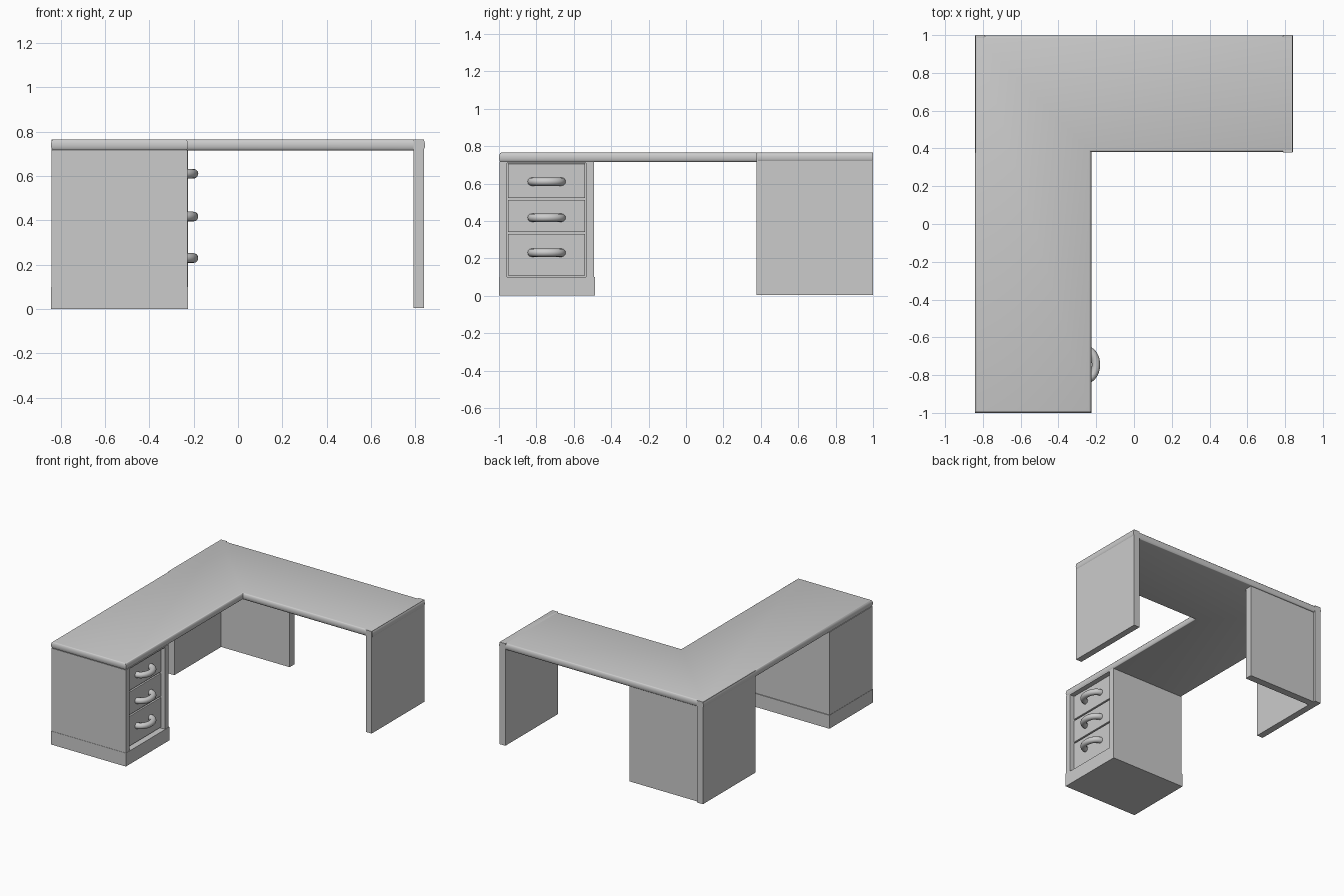
import bpy, bmesh, math

if "Cube" in bpy.data.objects:
    bpy.data.objects.remove(bpy.data.objects["Cube"])


def box(name, x0, x1, y0, y1, z0, z1, bevel=0.0):
    """Axis-aligned box from its limits, with an optional edge bevel."""
    bm = bmesh.new()
    bmesh.ops.create_cube(bm, size=1.0)
    for v in bm.verts:
        v.co.x = x0 if v.co.x < 0 else x1
        v.co.y = y0 if v.co.y < 0 else y1
        v.co.z = z0 if v.co.z < 0 else z1
    me = bpy.data.meshes.new(name)
    bm.to_mesh(me)
    bm.free()
    ob = bpy.data.objects.new(name, me)
    bpy.context.collection.objects.link(ob)
    if bevel:
        mod = ob.modifiers.new("Bevel", 'BEVEL')
        mod.width = bevel
        mod.segments = 2
    return ob


# L-shaped desktop with a rounded edge: outline points and their inward signs
XL, XI, XR = -0.843, -0.225, 0.843
YF, YI, YB = -1.0, 0.38, 0.998
outline = [(XL, YF, 1, 1), (XI, YF, -1, 1), (XI, YI, -1, 1),
           (XR, YI, -1, 1), (XR, YB, -1, -1), (XL, YB, 1, -1)]
bm = bmesh.new()
rings = []
STEPS = 10
for i in range(STEPS + 1):
    a = -math.pi / 2 + math.pi * i / STEPS
    inset = 0.012 * (1 - math.cos(a))
    z = 0.740 + 0.025 * math.sin(a)
    rings.append([bm.verts.new((x + sx * inset, y + sy * inset, z))
                  for x, y, sx, sy in outline])
for lo, hi in zip(rings, rings[1:]):
    for i in range(6):
        j = (i + 1) % 6
        bm.faces.new((lo[i], lo[j], hi[j], hi[i]))
bm.faces.new(rings[-1])
bm.faces.new(rings[0][::-1])
me = bpy.data.meshes.new("desktop")
bm.to_mesh(me)
bm.free()
desktop = bpy.data.objects.new("desktop", me)
bpy.context.collection.objects.link(desktop)
bpy.context.view_layer.objects.active = desktop
desktop.select_set(True)
bpy.ops.object.shade_smooth_by_angle(angle=math.radians(35))

# End panels and the back panel of the main wing
box("right_end_panel", 0.79, 0.838, 0.378, 1.0, 0.004, 0.765)
box("left_end_panel", -0.84, -0.79, 0.378, 1.0, 0.004, 0.765)
box("back_panel", -0.79, -0.225, 0.93, 0.985, 0.004, 0.718)

# Drawer pedestal: carcass, plinth and front frame
FACE, RECESS = -0.227, -0.258
PY0, PY1 = -0.998, -0.492
OY0, OY1 = -0.957, -0.535
box("pedestal_carcass", -0.841, RECESS - 0.015, PY0, PY1, 0.1, 0.718)
box("pedestal_plinth", -0.843, -0.225, -1.0, -0.486, 0.0, 0.1)
box("front_stile_near", RECESS - 0.015, FACE, PY0, OY0, 0.1, 0.718)
box("front_stile_far", RECESS - 0.015, FACE, OY1, PY1, 0.1, 0.718)
box("front_top_rail", RECESS - 0.015, FACE, OY0, OY1, 0.71, 0.718)

# Drawers, each with an arched pull handle
CY = -0.745
drawers = [(0.108, 0.331, 0.23), (0.341, 0.512, 0.417), (0.522, 0.706, 0.61)]
for n, (z0, z1, hz) in enumerate(drawers, 1):
    box(f"drawer_front_{n}", RECESS - 0.015, RECESS, OY0 + 0.004,
        OY1 - 0.004, z0, z1, 0.003)
    cu = bpy.data.curves.new(f"drawer_handle_{n}", 'CURVE')
    cu.dimensions = '3D'
    cu.bevel_depth = 0.022
    cu.bevel_resolution = 4
    cu.use_fill_caps = True
    sp = cu.splines.new('POLY')
    N = 20
    sp.points.add(N)
    for i, p in enumerate(sp.points):
        a = math.pi * i / N
        p.co = (RECESS - 0.003 + 0.06 * math.sin(a),
                CY + 0.08 * math.cos(a), hz, 1)
    sp.use_smooth = True
    bpy.context.collection.objects.link(bpy.data.objects.new(cu.name, cu))
